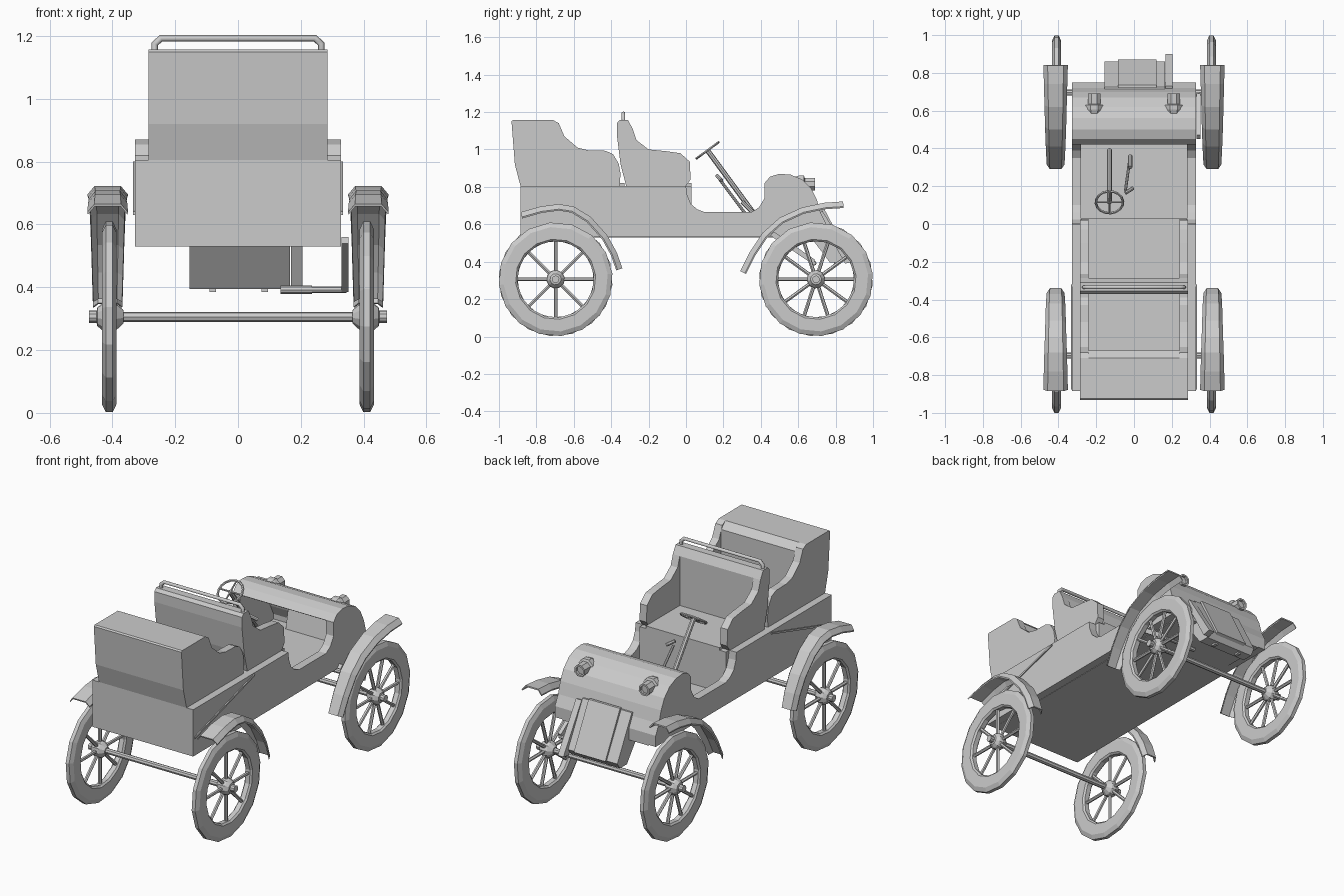
import bpy, bmesh, math
from mathutils import Vector

old = bpy.data.objects.get("Cube")
if old:
    bpy.data.objects.remove(old, do_unlink=True)

grey = bpy.data.materials.new("plain_grey")
grey.use_nodes = True
grey.diffuse_color = (0.6, 0.6, 0.6, 1)
grey.node_tree.nodes["Principled BSDF"].inputs["Base Color"].default_value = (0.6, 0.6, 0.6, 1)


def build(name, verts, faces):
    me = bpy.data.meshes.new(name)
    me.from_pydata(verts, [], faces)
    bm = bmesh.new()
    bm.from_mesh(me)
    bmesh.ops.recalc_face_normals(bm, faces=bm.faces)
    bm.to_mesh(me)
    bm.free()
    me.materials.append(grey)
    ob = bpy.data.objects.new(name, me)
    bpy.context.collection.objects.link(ob)
    return ob


def loft(name, rings, caps=True, closed=False):
    """Join equal rings of points into a skin."""
    n, m = len(rings[0]), len(rings)
    verts = [v for ring in rings for v in ring]
    faces = []
    for i in range(m if closed else m - 1):
        a, b = i * n, (i + 1) % m * n
        faces += [(a + j, a + (j + 1) % n, b + (j + 1) % n, b + j) for j in range(n)]
    if caps and not closed:
        faces += [tuple(range(n)), tuple(range((m - 1) * n, m * n))]
    return build(name, verts, faces)


def prism(name, outline, x0, x1):
    """Extrude a (y, z) outline across x."""
    return loft(name, [[(x, y, z) for y, z in outline] for x in (x0, x1)])


def box(name, x0, x1, y0, y1, z0, z1):
    return prism(name, [(y0, z0), (y1, z0), (y1, z1), (y0, z1)], x0, x1)


def lathe(name, profile, centre, axis, sides, closed=False, turn=0.0):
    """Spin (radius, offset) points about an axis."""
    axis = Vector(axis).normalized()
    u = axis.orthogonal().normalized()
    w = axis.cross(u)
    rings = []
    for r, d in profile:
        angles = [2 * math.pi * k / sides + turn for k in range(sides)]
        rings.append([Vector(centre) + axis * d + r * (u * math.cos(t) + w * math.sin(t)) for t in angles])
    return loft(name, rings, closed=closed)


def rod(name, a, b, r, sides=8):
    d = Vector(b) - Vector(a)
    return lathe(name, [(r, 0), (r, d.length)], a, d, sides)


def pipe(name, points, r):
    cu = bpy.data.curves.new(name, "CURVE")
    cu.dimensions = "3D"
    cu.bevel_depth, cu.bevel_resolution, cu.use_fill_caps = r, 1, True
    sp = cu.splines.new("POLY")
    sp.points.add(len(points) - 1)
    for p, co in zip(sp.points, points):
        p.co = (*co, 1)
    cu.materials.append(grey)
    ob = bpy.data.objects.new(name, cu)
    bpy.context.collection.objects.link(ob)


# Body: side walls carry the cabin cutout and the cowl outline
cowl = [(.42, .74), (.42, .82), (.45, .855), (.50, .87), (.56, .865), (.62, .84),
        (.67, .79), (.70, .73), (.72, .66), (.75, .60), (.75, .535)]
side = [(-.885, .53), (-.885, .805), (0, .805), (.005, .76), (.025, .71), (.06, .68),
        (.10, .665), (.35, .665), (.39, .69)] + cowl
for s, tag in ((1, "left"), (-1, "right")):
    prism("body_side_" + tag, side, s * .28, s * .328)
box("rear_box", -.28, .28, -.885, .03, .53, .805)
box("cabin_floor", -.28, .28, .03, .75, .53, .56)

# Cowl skin, open toward the cabin
outer = cowl[1:]
inner = [(.435, .81), (.46, .835), (.50, .85), (.555, .845), (.61, .82),
         (.65, .78), (.68, .72), (.70, .65), (.73, .59), (.73, .535)]
prism("cowl_skin", outer + inner[::-1], -.28, .28)

# Seats
rear_side = [(-.885, .805), (-.915, .92), (-.933, 1.15), (-.925, 1.157), (-.71, 1.157), (-.68, 1.14),
             (-.65, 1.07), (-.58, 1.01), (-.52, .995), (-.43, .993), (-.39, .975),
             (-.36, .925), (-.35, .87), (-.355, .805)]
front_side = [(-.32, .805), (-.35, .92), (-.37, 1.08), (-.37, 1.14), (-.355, 1.157), (-.31, 1.157),
              (-.285, 1.11), (-.265, 1.05), (-.20, 1.0), (-.10, .99), (-.03, .98),
              (.02, .935), (.025, .84), (0, .805)]
rear_back = rear_side[:5] + [(-.67, 1.12), (-.67, .805)]
front_back = front_side[:6] + [(-.285, 1.11), (-.285, .805)]
for name, outline, back in (("rear", rear_side, rear_back), ("front", front_side, front_back)):
    for s in (1, -1):
        prism(name + "_seat_arm", outline, s * .24, s * .285)
    prism(name + "_seat_back", back, -.24, .24)
box("rear_seat_base", -.24, .24, -.68, -.33, .80, .82)
box("front_seat_base", -.24, .24, -.29, .03, .80, .82)
pipe("grab_rail", [(-.265, -.335, 1.14), (-.265, -.335, 1.175), (-.245, -.335, 1.193),
                   (.245, -.335, 1.193), (.265, -.335, 1.175), (.265, -.335, 1.14)], .011)

# Diagonal body straps
for s in (1, -1):
    prism("body_strap", [(-.875, .63), (-.32, .79), (-.32, .80), (-.875, .642)], s * .326, s * .334)

# Wheels and axles
tyre = [(.205, -.014), (.215, -.023), (.28, -.023), (.305, -.011),
        (.305, .011), (.28, .023), (.215, .023), (.205, .014)]
hub = [(.022, -.045), (.045, -.02), (.05, 0), (.045, .02), (.03, .038), (.02, .04), (.02, .065)]
WZ = .306
for y, spokes, tag in ((-.697, 8, "rear"), (.695, 10, "front")):
    rod(tag + "_axle", (-.40, y, WZ), (.40, y, WZ), .016)
    for s in (1, -1):
        c = Vector((s * .41, y, WZ))
        lathe(tag + "_tyre", tyre, c, (s, 0, 0), 16, closed=True, turn=.1)
        lathe(tag + "_hub", hub, c, (s, 0, 0), 10)
        for k in range(spokes):
            t = 2 * math.pi * k / spokes
            d = Vector((0, math.cos(t), math.sin(t)))
            rod(tag + "_spoke", c + d * .035, c + d * .212, .010, 6)

# Fenders: shallow arched strip swept over each wheel
rear_path = [(-.885, .665), (-.78, .695), (-.68, .708), (-.60, .695), (-.51, .64),
             (-.42, .54), (-.37, .45), (-.34, .365)]
front_path = [(.84, .722), (.74, .715), (.62, .69), (.50, .635), (.41, .555), (.34, .45), (.29, .35)]
for tag, path in (("rear", rear_path), ("front", front_path)):
    for s in (1, -1):
        rings = []
        for i, (y, z) in enumerate(path):
            a, b = path[max(i - 1, 0)], path[min(i + 1, len(path) - 1)]
            n = Vector((0, -(b[1] - a[1]), b[0] - a[0])).normalized()
            n *= 1 if tag == "rear" else -1
            w = .065 - .018 * i / (len(path) - 1)
            arch = [(-w, -.027), (-w * .65, 0), (w * .65, 0), (w, -.027)]
            section = arch + [(x * .97, d - .008) for x, d in reversed(arch)]
            rings.append([Vector((s * .415 + x, y, z)) + n * d for x, d in section])
        loft(tag + "_fender", rings)

# Headlamps
for s in (1, -1):
    lathe("headlamp", [(.03, -.06), (.05, -.01), (.05, .015), (.036, .02), (.036, .075), (.025, .075), (.025, .06)],
          (s * .21, .615, .815), (0, 1, 0), 8, turn=math.pi / 8)

# Sloped radiator box with raised panel
prism("radiator", [(.69, .68), (.725, .68), (.86, .43), (.835, .395), (.77, .395), (.66, .54)], -.155, .165)
prism("radiator_panel", [(.72, .69), (.735, .69), (.872, .43), (.85, .42)], -.085, .12)
for x in (-.08, .085):
    box("radiator_foot", x - .01, x + .01, .79, .82, .385, .40)
prism("radiator_bracket", [(.70, .66), (.73, .67), (.90, .40), (.85, .39)], .168, .205)

# Crank linkage
prism("link_arm", [(.45, .54), (.47, .56), (.69, .41), (.68, .385)], .33, .352)
rod("link_rod", (.14, .685, .392), (.345, .685, .392), .010)
rod("link_grip", (.135, .685, .392), (.235, .685, .392), .013)

# Steering wheel, column and lever
top, foot = Vector((-.13, .115, .995)), Vector((-.13, .39, .62))
axis = (top - foot).normalized()
rod("steering_column", foot, top, .014)
ring = [(.072 + .007 * math.cos(t), .007 * math.sin(t)) for t in [k * math.pi / 3 for k in range(6)]]
lathe("steering_wheel", ring, top, axis, 16, closed=True)
u = Vector((1, 0, 0))
v = axis.cross(u)
for d in (u, v):
    rod("steering_spoke", top - d * .07, top + d * .07, .005, 6)
rod("lever", (-.045, .18, .84), (-.02, .36, .60), .008)
rod("lever_grip", (-.045, .165, .86), (-.005, .19, .835), .010)
rod("lever_catch", (-.02, .36, .66), (-.02, .30, .72), .012)
